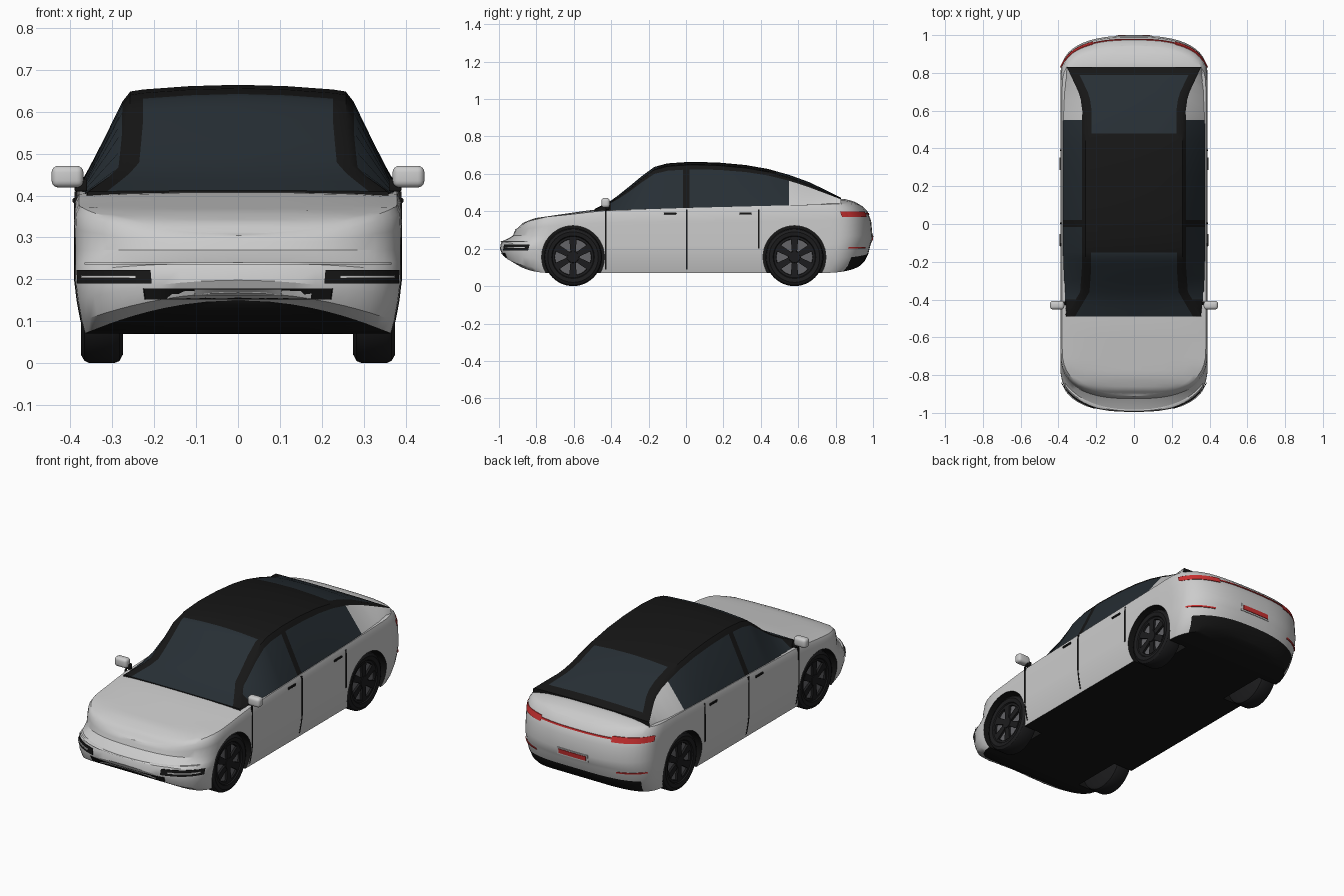
import bpy, bmesh, math
from mathutils import Matrix, Vector

if "Cube" in bpy.data.objects:
    bpy.data.objects.remove(bpy.data.objects["Cube"])

def material(name, r, g, b):
    m = bpy.data.materials.new(name)
    m.diffuse_color = (r, g, b, 1)
    m.use_nodes = True
    m.node_tree.nodes["Principled BSDF"].inputs["Base Color"].default_value = m.diffuse_color
    return m

SILVER = material("silver_paint", .55, .56, .58)
BLACK = material("black_trim", .008, .008, .008)
GLASS = material("dark_glass", .02, .028, .035)
RUBBER = material("rubber", .012, .012, .013)
GREY = material("rim_grey", .13, .13, .14)
RED = material("red_lamp", .6, .03, .03)
WHITE = material("white_lamp", .8, .8, .8)

def ip(x, pts):
    """Linear interpolation in a table of (x, value) pairs."""
    if x <= pts[0][0]:
        return pts[0][1]
    for (a, u), (b, v) in zip(pts, pts[1:]):
        if x <= b:
            return u + (v - u) * (x - a) / (b - a)
    return pts[-1][1]

def loft(name, rows, mats, pick=None, wrap=False, caps=True):
    """Skin closed cross-section loops; pick(i, j) gives the material slot."""
    bm = bmesh.new()
    vs = [[bm.verts.new(p) for p in r] for r in rows]
    n, m = len(rows), len(rows[0])
    for i in range(n if wrap else n - 1):
        k = (i + 1) % n
        for j in range(m):
            f = bm.faces.new((vs[i][j], vs[i][(j + 1) % m], vs[k][(j + 1) % m], vs[k][j]))
            f.material_index = pick(i, j) if pick else 0
    if caps and not wrap:
        bm.faces.new(vs[0])
        bm.faces.new(vs[-1])
    bmesh.ops.remove_doubles(bm, verts=bm.verts, dist=1e-5)
    bmesh.ops.recalc_face_normals(bm, faces=bm.faces)
    me = bpy.data.meshes.new(name)
    bm.to_mesh(me)
    bm.free()
    for mt in mats:
        me.materials.append(mt)
    ob = bpy.data.objects.new(name, me)
    bpy.context.collection.objects.link(ob)
    return ob

def box(name, c, s, mat, bevel=0):
    bm = bmesh.new()
    bmesh.ops.create_cube(bm, size=1, matrix=Matrix.Translation(c) @ Matrix.Diagonal((*s, 1)))
    if bevel:
        bmesh.ops.bevel(bm, geom=bm.edges[:], offset=bevel, segments=4, profile=.5, affect='EDGES')
    me = bpy.data.meshes.new(name)
    bm.to_mesh(me)
    bm.free()
    me.materials.append(mat)
    ob = bpy.data.objects.new(name, me)
    bpy.context.collection.objects.link(ob)
    return ob

# Body shape tables: level (0-1 lower, 1-2 upper) -> width, nose y, tail y
LEVELS = [0, .15, .4, .65, .75, .85, 1, 1.5, 1.85, 2]
WIDTH = list(zip(LEVELS, [.367, .375, .384, .39, .39, .39, .39, .39, .388, .38]))
NOSE = list(zip(LEVELS, [-.94, -.98, -.995, -.99, -.983, -.955, -.925, -.918, -.912, -.9]))
TAIL = list(zip(LEVELS, [.93, .955, .975, .985, .99, .995, .997, .99, .97, .945]))
EDGE = [(-.9, .31), (-.85, .345), (-.75, .37), (-.6, .385), (-.45, .403), (0, .418),
        (.55, .432), (.83, .44), (.9, .437), (.945, .425)]
CROWN = [(-.9, .31), (-.88, .335), (-.81, .363), (-.625, .39), (-.49, .409), (-.4, .412),
         (0, .42), (.7, .435), (.8, .462), (.84, .468), (.9, .452), (.945, .428)]
N = 2.6

def floor_z(end, xf):
    return .07 + (.08 if end < 0 else .04) * (1 - xf * xf)

def side_point(end, xf, lv, y=None):
    """Point on the body wall: xf is the fraction of half width, end -1 nose, 1 tail."""
    if y is None:
        d = 1 - max(0, 1 - xf ** N) ** (1 / N)
        y = ip(lv, NOSE) + .24 * d if end < 0 else ip(lv, TAIL) - .22 * d
    zb = floor_z(end, xf)
    z = zb + lv * (.27 - zb) if lv <= 1 else .27 + (lv - 1) * (ip(y, EDGE) - .27)
    return Vector((ip(lv, WIDTH) * xf, y, z))

# Body shell
STEPS = 12
corner = [math.sin(math.pi / 2 * k / STEPS) ** (2 / N) for k in range(STEPS + 1)]
stations = [(-1, x, None) for x in corner]
stations += [(1, 1, -.6 + 1.24 * k / 15) for k in range(16)]
stations += [(1, x, None) for x in reversed(corner)]
rows = []
for end, xf, y in stations:
    right = [side_point(end, xf, lv, y) for lv in LEVELS]
    left = [Vector((-p.x, p.y, p.z)) for p in reversed(right)]
    t, b = right[-1], right[0]
    rise = (ip(t.y, CROWN) - t.z) * min(1, xf * 1.5)
    top = [Vector((t.x * c, t.y, t.z + rise * (1 - c ** 4))) for c in (.92, .75, .4, 0, -.4, -.75, -.92)]
    under = [Vector((b.x * c, b.y, b.z)) for c in (-.5, 0, .5)]
    rows.append(right + top + left + under)
tail_start = len(rows) - 9

def body_slot(i, j):
    return int(j >= 26 or (i >= tail_start and j in (0, 1, 24, 25)))

body = loft("body_shell", rows, [SILVER, BLACK], body_slot, caps=False)

# Wheel arches cut from the body
WHEELS = [(s, y) for s in (1, -1) for y in (-.604, .58)]

def ring(x, r, y, n=48):
    return [(x, y + r * math.cos(2 * math.pi * k / n), .155 + r * math.sin(2 * math.pi * k / n)) for k in range(n)]

for s, y in WHEELS:
    cut = loft("arch_cutter", [ring(s * .25, .168, y), ring(s * .5, .168, y)], [SILVER, BLACK])
    for p in cut.data.polygons:
        p.material_index = 1
    cut.hide_render = True
    mod = body.modifiers.new("arch", 'BOOLEAN')
    mod.operation, mod.object, mod.solver = 'DIFFERENCE', cut, 'EXACT'
    bpy.context.view_layer.objects.active = body
    bpy.ops.object.modifier_apply(modifier=mod.name)
    bpy.data.objects.remove(cut)

# Cabin: windscreen, side windows, roof, rear window
ROOF = [(-.49, .412), (-.44, .437), (-.4, .458), (-.36, .487), (-.3, .535), (-.24, .585), (-.17, .637),
        (-.1, .656), (.03, .665), (.18, .66), (.32, .647), (.44, .626), (.56, .592), (.66, .555),
        (.75, .512), (.83, .472)]
ROOF_W = [(-.49, .355), (-.36, .268), (-.24, .258), (.6, .255), (.68, .268), (.83, .35)]
BASE_W = [(-.49, .358), (-.42, .378), (.5, .382), (.7, .375), (.83, .36)]
ys = [-.49, -.465, -.44, -.4, -.36, -.3, -.24, -.2, -.17, -.15, -.1, -.04, -.015, .02, .1, .18,
      .26, .32, .38, .44, .48, .55, .6, .66, .7, .75, .79, .83]
rows = []
for y in ys:
    zr, wr, wb = ip(y, ROOF), ip(y, ROOF_W), ip(y, BASE_W)
    zb = ip(y, EDGE) - .008
    drop = .016 * min(1, (zr - zb) / .12)
    half = [(wb, zb), (wb + (wr - wb) * .88 + .004, zb + (zr - drop - zb) * .9), (wr, zr - drop),
            (wr * .88, zr - drop * .7), (wr * .45, zr - drop * .2)]
    rows.append([(x, y, z) for x, z in half] + [(0, y, zr)] + [(-x, y, z) for x, z in reversed(half)])

def cabin_slot(i, j):
    y = (ys[i] + ys[i + 1]) / 2
    if j in (0, 9):
        return 2 if y > .55 else int(-.4 < y < -.015 or .02 < y < .55)
    if j in (3, 4, 5, 6):
        return int(y < -.15 or .48 < y < .79)
    return 0

loft("cabin", rows, [BLACK, GLASS, SILVER], cabin_slot)

# Wheels: tyre, rim, spokes, hub
TYRE = [(.275, 0), (.275, .135), (.283, .15), (.295, .155), (.355, .155), (.367, .149), (.375, .135),
        (.371, .114), (.365, .11), (.365, .098), (.355, .096), (.355, 0)]
for s, y in WHEELS:
    tag = ("front" if y < 0 else "rear") + ("_left" if s > 0 else "_right")
    spun = []
    for k in range(48):
        a = 2 * math.pi * k / 48
        spun.append([(s * x, y + r * math.cos(a), .155 + r * math.sin(a)) for x, r in TYRE])
    loft(tag + "_tyre", spun, [RUBBER, GREY], lambda i, j: int(j == 10), wrap=True)
    loft(tag + "_hub", [ring(s * .35, .035, y, 24), ring(s * .37, .03, y, 24)], [RUBBER])
    for k in range(6):
        a = math.pi / 3 * k + math.pi / 6
        u, v = Vector((0, math.cos(a), math.sin(a))), Vector((0, -math.sin(a), math.cos(a)))
        c = Vector((0, y, .155))
        spoke = [[c + u * r + v * h * q + Vector((s * x, 0, 0)) for q, x in ((-1, .35), (1, .35), (1, .367), (-1, .367))]
                 for r, h in ((.015, .013), (.1, .02))]
        loft(tag + "_spoke", spoke, [RUBBER])

# Strips that follow the rounded nose and tail
def band(name, end, x0, x1, z0, z1, mat, out=.003, n=14):
    rows = []
    for k in range(n + 1):
        xf = x0 + (x1 - x0) * k / n
        loop = []
        for z, o in ((z0, -.015), (z0, out), (z1, out), (z1, -.015)):
            zb = floor_z(end, xf)
            lv = (z - zb) / (.27 - zb) if z < .27 else 1 + (z - .27) / .158
            p = side_point(end, abs(xf), max(0, lv))
            loop.append((math.copysign(p.x, xf) + math.copysign(o, xf) * min(1, abs(xf) * 1.3), p.y + end * o, z))
        rows.append(loop)
    return loft(name, rows, [mat])

band("lower_intake", -1, -.58, .58, .152, .178, BLACK)
band("front_plate", -1, -.27, .27, .16, .176, WHITE, .005)
band("nose_slat", -1, -.9, .9, .235, .24, SILVER, .007, 30)
band("tail_strip", 1, -.55, .55, .383, .391, RED, .003, 24)
band("rear_plate", 1, -.24, .24, .235, .275, WHITE, .003)
band("rear_plate_panel", 1, -.21, .21, .243, .267, RED, .005)
for s in (1, -1):
    band("headlamp_housing", -1, s * .53, s * .95, .19, .222, BLACK)
    band("headlamp_bar", -1, s * .62, s * .92, .203, .209, WHITE, .005)
    band("tail_lamp", 1, s * .55, s * .965, .37, .4, RED)
    band("rear_reflector", 1, s * .62, s * .92, .202, .21, RED)

    # Door seams and handles
    for y, zlow in ((-.43, .09), (.005, .09), (.39, .2)):
        path = [(ip((z - .07) / .2, WIDTH), z) for z in (zlow, .12, .15, .2, .27, .34, .39, .41) if z >= zlow]
        loft("door_seam", [[(s * (x + o), y + q, z) for o, q in ((-.006, -.004), (.0015, -.004), (.0015, .004), (-.006, .004))]
                           for x, z in path], [BLACK])
    for y in (-.085, .318):
        box("door_handle", (s * .389, y, .388), (.012, .066, .011), BLACK, .003)

    # Door mirrors
    box("door_mirror", (s * .407, -.43, .445), (.076, .045, .052), SILVER, .016)
    box("mirror_stalk", (s * .375, -.42, .425), (.03, .02, .03), BLACK, .004)

# Smooth shading with sharp creases kept
bpy.ops.object.select_all(action='SELECT')
bpy.context.view_layer.objects.active = body
bpy.ops.object.shade_smooth_by_angle(angle=math.radians(32))
